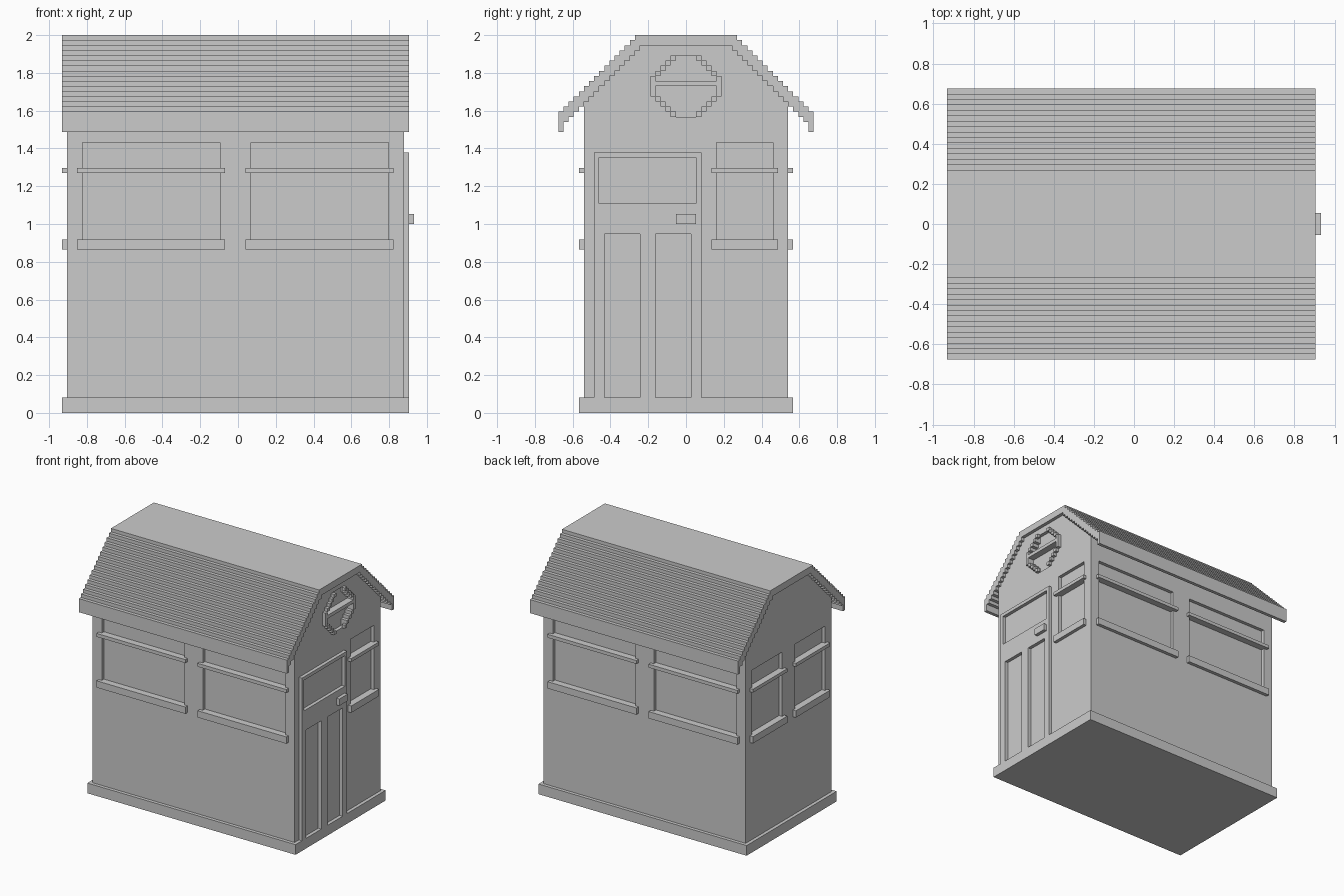
import bpy, bmesh

if "Cube" in bpy.data.objects:
    bpy.data.objects.remove(bpy.data.objects["Cube"])

U = 2 / 74          # one stair-step unit; all sizes below are in these units


def finish(name, bm):
    bmesh.ops.recalc_face_normals(bm, faces=bm.faces)
    bmesh.ops.scale(bm, vec=(U, U, U), verts=bm.verts)
    me = bpy.data.meshes.new(name)
    bm.to_mesh(me)
    bm.free()
    ob = bpy.data.objects.new(name, me)
    bpy.context.collection.objects.link(ob)
    return ob


def add_box(bm, x0, x1, y0, y1, z0, z1):
    verts = bmesh.ops.create_cube(bm, size=1)['verts']
    for v in verts:
        v.co.x = x1 if v.co.x > 0 else x0
        v.co.y = y1 if v.co.y > 0 else y0
        v.co.z = z1 if v.co.z > 0 else z0


def boxes(name, items):
    bm = bmesh.new()
    for b in items:
        add_box(bm, *b)
    return finish(name, bm)


def add_profile(bm, pts, x0, x1):
    face = bm.faces.new([bm.verts.new((x0, y, z)) for y, z in pts])
    new = bmesh.ops.extrude_face_region(bm, geom=[face], use_keep_orig=True)['geom']
    for v in new:
        if isinstance(v, bmesh.types.BMVert):
            v.co.x = x1


def profile(name, pts, x0, x1):
    bm = bmesh.new()
    add_profile(bm, pts, x0, x1)
    return finish(name, bm)


def mirror(half):
    return half + [(-y, z) for y, z in reversed(half)]


def stairs(y0, y1, total):
    """Steps descending from y0 to y1, each tread at z = total - y."""
    pts = []
    for y in range(y0, y1):
        pts += [(y, total - y), (y, total - y - 1)]
    return pts


XL, XR = -33.5, 32.5          # end walls
Y = 20                        # long walls

# plinth
boxes("plinth", [(XL - 1, XR + 1, -21, 21, 0, 3)])

# walls with gable ends following the underside of the roof
walls = profile("walls", mirror([(Y, 3), (Y, 61)] + stairs(9, Y, 81)[::-1]), XL, XR)

# stepped roof shell
outer = stairs(10, 25, 84) + [(25, 59), (25, 55), (24, 55)]
inner = [(24, 57)] + stairs(9, 24, 81)[::-1]
half = outer + inner
profile("roof", outer + inner + [(-y, z) for y, z in reversed(half)], XL - 1, XR + 1)

# windows: recess, cross bar and sill for each opening
cutter = bmesh.new()


def window(name, side, a, b):
    def place(a0, a1, d0, d1, z0, z1):
        # d = distance outwards from the wall face
        if side in ("front", "back"):
            s = -1 if side == "front" else 1
            lo, hi = sorted((s * (Y + d0), s * (Y + d1)))
            return (a0, a1, lo, hi, z0, z1)
        lo, hi = (XR + d0, XR + d1) if side == "right" else (XL - d1, XL - d0)
        return (lo, hi, a0, a1, z0, z1)
    add_box(cutter, *place(a, b, -1, 1, 34, 53))
    boxes(name + "_bar", [place(a - 1, b + 1, 0, 1, 47, 48), place(a, b, -1, 0, 47, 48)])
    boxes(name + "_sill", [place(a - 1, b + 1, 0, 1, 32, 34)])


for side in ("front", "back"):
    for i, x in enumerate((-30.5, 2.5)):
        window(f"{side}_window_{i + 1}", side, x, x + 27)
for i, y in enumerate((-17, 3)):
    window(f"left_window_{i + 1}", "left", y, y + 14)
window("right_window", "right", 6, 17)

# round gable window: recess, stepped ring and bar
quarter = [(6, 66), (5, 66), (5, 67), (4, 67), (4, 68), (3, 68), (3, 70)]
right_half = [(y, 128 - z) for y, z in reversed(quarter)] + quarter
add_profile(cutter, mirror(right_half), XR - 1, XR + 1)
ring = []
for s in (-1, 1):
    ring.append((XR, XR + 1, min(s * 6, s * 7), max(s * 6, s * 7), 62, 66))
    for k in range(4):
        y0, y1 = sorted((s * (5 - k), s * (6 - k)))
        ring.append((XR, XR + 1, y0, y1, 66 + k, 67 + k))
        ring.append((XR, XR + 1, y0, y1, 61 - k, 62 - k))
boxes("gable_window_ring", ring)
boxes("gable_window_bar", [(XR - 1, XR + 1, -6, 6, 64, 65)])

# cut all recesses into the walls
cut = finish("recess_cutter", cutter)
cut.hide_render = True
mod = walls.modifiers.new("recesses", 'BOOLEAN')
mod.object = cut
mod.operation = 'DIFFERENCE'
mod.solver = 'EXACT'
bpy.context.view_layer.objects.active = walls
bpy.ops.object.modifier_apply(modifier=mod.name)
bpy.data.objects.remove(cut)

# door frame with one upper and two lower panels left open to the wall
boxes("door", [(XR, XR + 1, *r) for r in (
    (-18, 3, 50, 51), (-18, -17, 41, 50), (2, 3, 41, 50), (-18, 3, 35, 41),
    (-18, -16, 3, 35), (-9, -6, 3, 35), (1, 3, 3, 35))])
boxes("door_handle", [(XR + 1, XR + 2, -2, 2, 37, 39)])
